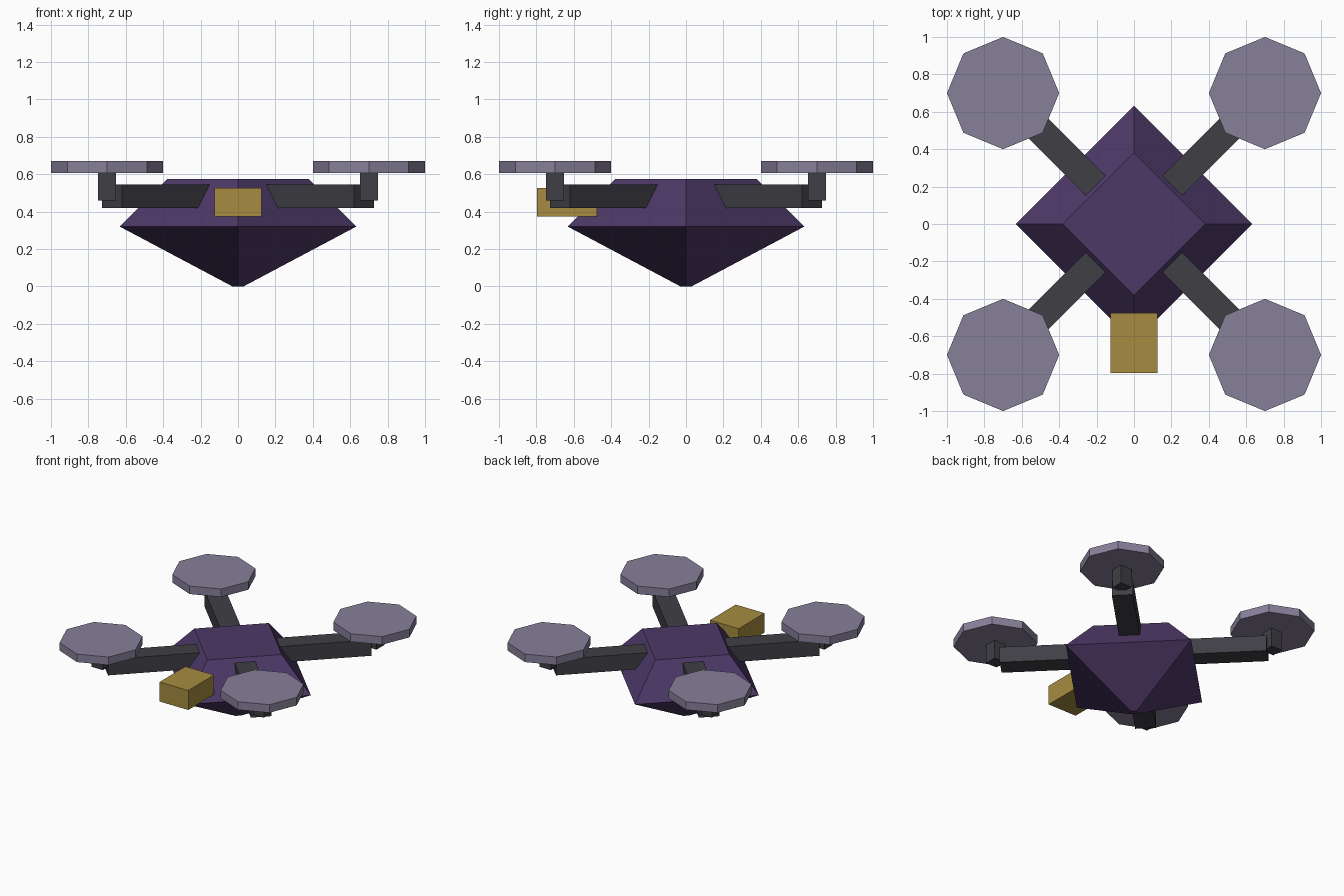
import bpy, bmesh
from math import cos, sin, pi
from mathutils import Matrix

if "Cube" in bpy.data.objects:
    bpy.data.objects.remove(bpy.data.objects["Cube"])


def material(name, rgb):
    m = bpy.data.materials.new(name)
    m.diffuse_color = (*rgb, 1)
    m.use_nodes = True
    m.node_tree.nodes["Principled BSDF"].inputs["Base Color"].default_value = m.diffuse_color
    return m


PURPLE = material("purple", (0.075, 0.040, 0.135))
DARK = material("dark_grey", (0.050, 0.050, 0.060))
LILAC = material("lilac_grey", (0.245, 0.215, 0.320))
GOLD = material("gold", (0.380, 0.260, 0.050))


def add_object(name, bm, mat):
    bmesh.ops.recalc_face_normals(bm, faces=bm.faces)
    mesh = bpy.data.meshes.new(name)
    bm.to_mesh(mesh)
    bm.free()
    mesh.materials.append(mat)
    ob = bpy.data.objects.new(name, mesh)
    bpy.context.collection.objects.link(ob)
    return ob


def box(name, size, centre, mat, turn=0):
    bm = bmesh.new()
    bmesh.ops.create_cube(bm, size=1, matrix=Matrix.Translation(centre)
                          @ Matrix.Rotation(turn, 4, 'Z') @ Matrix.Diagonal((*size, 1)))
    return add_object(name, bm, mat)


def lathe(name, sides, profile, centre, mat):
    """Stack flat-sided rings given as (radius, z), first corner on +x."""
    bm = bmesh.new()
    rings = [[bm.verts.new((centre[0] + r * cos(2 * pi * i / sides),
                            centre[1] + r * sin(2 * pi * i / sides), z))
              for i in range(sides)] for r, z in profile]
    for low, high in zip(rings, rings[1:]):
        for i in range(sides):
            j = (i + 1) % sides
            bm.faces.new((low[i], low[j], high[j], high[i]))
    bm.faces.new(rings[0][::-1])
    bm.faces.new(rings[-1])
    return add_object(name, bm, mat)


# Diamond-shaped hull
lathe("body", 4, [(0.03, 0), (0.633, 0.32), (0.38, 0.573)], (0, 0), PURPLE)

# Sensor box on the nose
box("front_sensor", (0.25, 0.32, 0.153), (0, -0.636, 0.449), GOLD)

# Four diagonal arms, each with a post and an octagonal rotor disc
R2 = 2 ** 0.5
INNER, OUTER = 0.15, 0.674
for side, sx in (("left", -1), ("right", 1)):
    for end, sy in (("front", -1), ("back", 1)):
        tag = f"{end}_{side}"
        mid = (INNER + OUTER) / 2
        box(f"arm_{tag}", ((OUTER - INNER) * R2, 0.15, 0.125),
            (sx * mid, sy * mid, 0.481), DARK, sx * sy * pi / 4)
        box(f"rotor_post_{tag}", (0.096, 0.096, 0.15),
            (sx * 0.7, sy * 0.7, 0.535), DARK)
        lathe(f"rotor_{tag}", 8, [(0.3, 0.606), (0.3, 0.669)],
              (sx * 0.7, sy * 0.7), LILAC)
